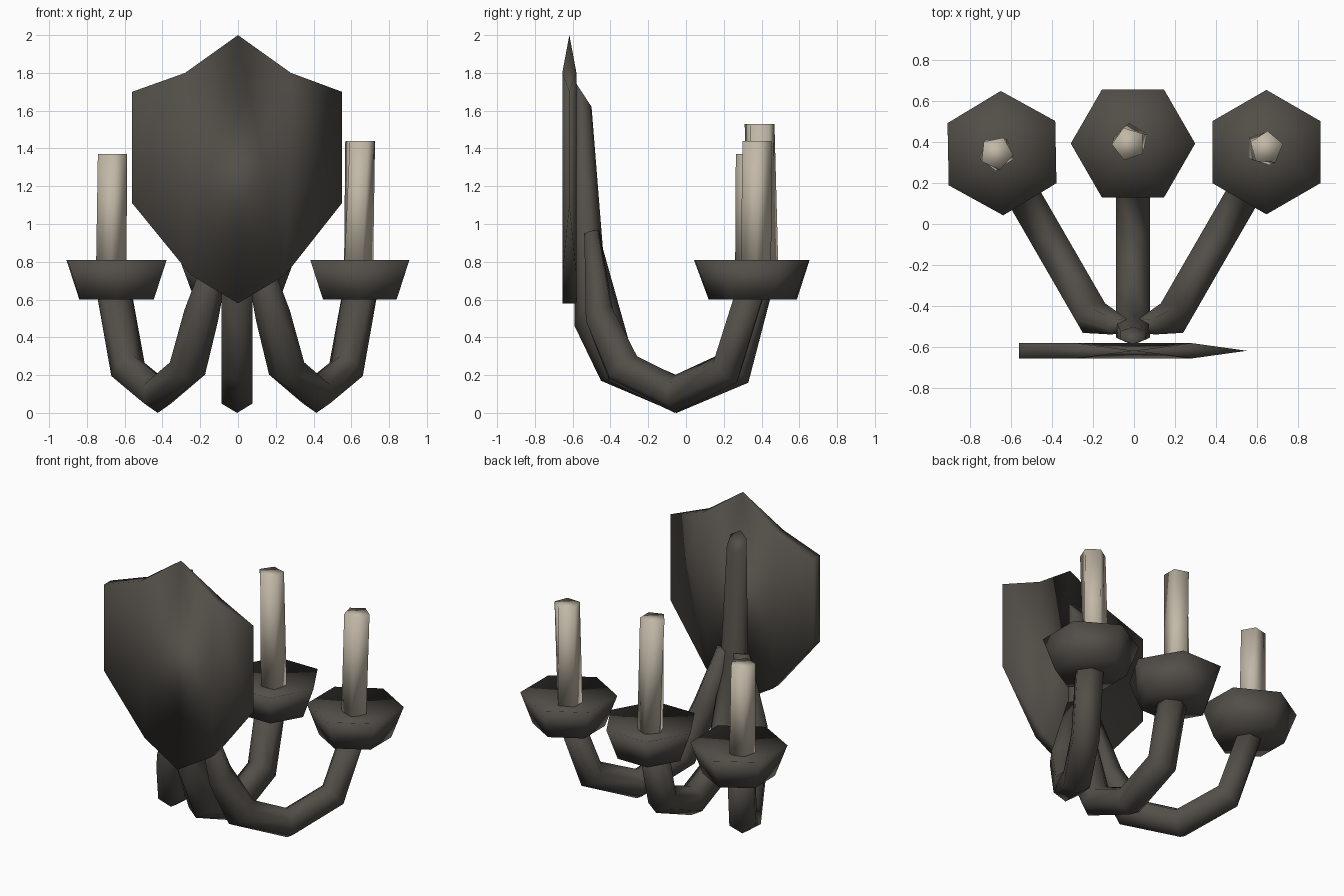
import bpy, bmesh, math
from mathutils import Vector

if "Cube" in bpy.data.objects:
    bpy.data.objects.remove(bpy.data.objects["Cube"])


def material(name, rgb):
    m = bpy.data.materials.new(name)
    m.diffuse_color = (*rgb, 1)
    m.use_nodes = True
    m.node_tree.nodes["Principled BSDF"].inputs["Base Color"].default_value = m.diffuse_color
    return m


IRON = material("dark_iron", (0.085, 0.077, 0.065))
WAX = material("cream_wax", (0.54, 0.48, 0.385))


def finish(name, bm, mat):
    bmesh.ops.remove_doubles(bm, verts=bm.verts, dist=0.0005)
    bmesh.ops.recalc_face_normals(bm, faces=bm.faces)
    for f in bm.faces:
        f.smooth = True
    me = bpy.data.meshes.new(name)
    bm.to_mesh(me)
    bm.free()
    me.materials.append(mat)
    ob = bpy.data.objects.new(name, me)
    bpy.context.collection.objects.link(ob)


def loft(name, rings, mat, dish=None):
    """Skin a list of equal-sized point rings; optional sunken centre point on top."""
    bm = bmesh.new()
    vs = [[bm.verts.new(p) for p in r] for r in rings]
    n = len(vs[0])
    for a, b in zip(vs, vs[1:]):
        for i in range(n):
            bm.faces.new((a[i], a[(i + 1) % n], b[(i + 1) % n], b[i]))
    bm.faces.new(vs[0][::-1])
    if dish is None:
        bm.faces.new(vs[-1])
    else:
        c = bm.verts.new(dish)
        for i in range(n):
            bm.faces.new((vs[-1][i], vs[-1][(i + 1) % n], c))
    finish(name, bm, mat)


def circle(x, y, z, r, n, turn):
    return [(x + r * math.cos(turn + i * math.tau / n),
             y + r * math.sin(turn + i * math.tau / n), z) for i in range(n)]


# Shield-shaped wall plate: thick in the middle and left, tapering to the top and right edge
def plate():
    bm = bmesh.new()
    t = 0.0375
    right = [(0, 2.0, 0), (0.28, 1.8, t), (0.55, 1.7, 0), (0.55, 1.11, 0), (0.25, 0.73, t), (0, 0.58, t)]
    left = [(0, 2.0, 0), (-0.28, 1.8, t), (-0.56, 1.7, t), (-0.56, 1.11, t), (-0.25, 0.73, t), (0, 0.58, t)]
    for pts in (right, left):
        for side in (-1, 1):
            v = [bm.verts.new((x, -0.6175 + side * h, z)) for x, z, h in pts]
            bm.faces.new((v[0], v[1], v[4], v[5]))
            bm.faces.new((v[1], v[2], v[3], v[4]))
    bmesh.ops.remove_doubles(bm, verts=bm.verts, dist=0.0005)
    bmesh.ops.holes_fill(bm, edges=[e for e in bm.edges if e.is_boundary], sides=0)
    # rim: replace any large fill by a band of side faces
    big = [f for f in bm.faces if len(f.verts) > 4]
    bmesh.ops.delete(bm, geom=big, context='FACES_ONLY')
    edges = [e for e in bm.edges if e.is_boundary]
    front = [e for e in edges if all(v.co.y <= -0.6174 for v in e.verts)]
    seen = {(round(v.co.x, 3), round(v.co.z, 3), v.co.y > -0.6174): v for v in bm.verts}
    for e in front:
        a, b = e.verts
        pair = [seen.get((round(v.co.x, 3), round(v.co.z, 3), True), v) for v in (b, a)]
        quad = list(dict.fromkeys([a, b] + pair))
        if len(quad) > 2 and not bm.faces.get(quad):
            bm.faces.new(quad)
    finish("wall_plate", bm, IRON)


plate()

# Curved arms: each section is (outer s, outer z, inner s, inner z, sideways shift)
bend = [(-0.40, 0.17, -0.23, 0.30, 0), (0, 0, 0, 0.2, 0), (0.38, 0.16, 0.25, 0.30, 0)]
centre_path = [(-0.535, 1.75, -0.45, 1.62, 0), (-0.54, 0.46, -0.39, 0.87, 0)] + bend + [(0.50, 0.62, 0.32, 0.62, 0)]
side_path = [(-0.59, 0.94, -0.52, 0.97, -0.085), (-0.53, 0.46, -0.39, 0.57, 0)] + bend + [(0.54, 0.62, 0.37, 0.62, 0)]


def arm(name, path, origin, angle):
    along = Vector((math.sin(angle), math.cos(angle), 0))
    across = Vector((math.cos(angle), -math.sin(angle), 0))
    if angle < 0:
        across = -across
    rings = []
    for k, (so, zo, si, zi, shift) in enumerate(path):
        w = 0.05 if shift else (0.06 if zo > 1 else 0.083)
        base = Vector(origin) + across * shift
        o = base + along * so + Vector((0, 0, zo))
        i = base + along * si + Vector((0, 0, zi))
        rings.append([o, o.lerp(i, .25) + across * w, o.lerp(i, .75) + across * w,
                      i, o.lerp(i, .75) - across * w, o.lerp(i, .25) - across * w])
    loft(name, rings, IRON)


arm("centre_arm", centre_path, (-0.005, -0.05, 0), 0)
arm("right_arm", side_path, (0.415, -0.06, 0), math.radians(30))
arm("left_arm", side_path, (-0.425, -0.06, 0), math.radians(-30))

# Hexagonal drip cups with shallow dished tops
for name, x, y, turn in (("centre_cup", -0.005, 0.392, 0),
                         ("right_cup", 0.645, 0.35, math.pi / 6),
                         ("left_cup", -0.643, 0.345, math.pi / 6 + 0.02)):
    loft(name, [circle(x, y, 0.6, 0.225, 6, turn), circle(x, y, 0.81, 0.303, 6, turn)],
         IRON, (x, y, 0.745))

# Slightly crooked five-sided candles: base centre, top centre, top height, turn
for name, x0, y0, x1, y1, top, turn in (
        ("centre_candle", -0.015, 0.405, -0.025, 0.39, 1.53, 0.4),
        ("right_candle", 0.63, 0.37, 0.645, 0.37, 1.44, 0.0),
        ("left_candle", -0.67, 0.345, -0.67, 0.345, 1.37, 0.9)):
    loft(name, [circle(x0, y0, 0.74, 0.085, 5, turn), circle(x1, y1, top, 0.083, 5, turn + 0.25)], WAX)
